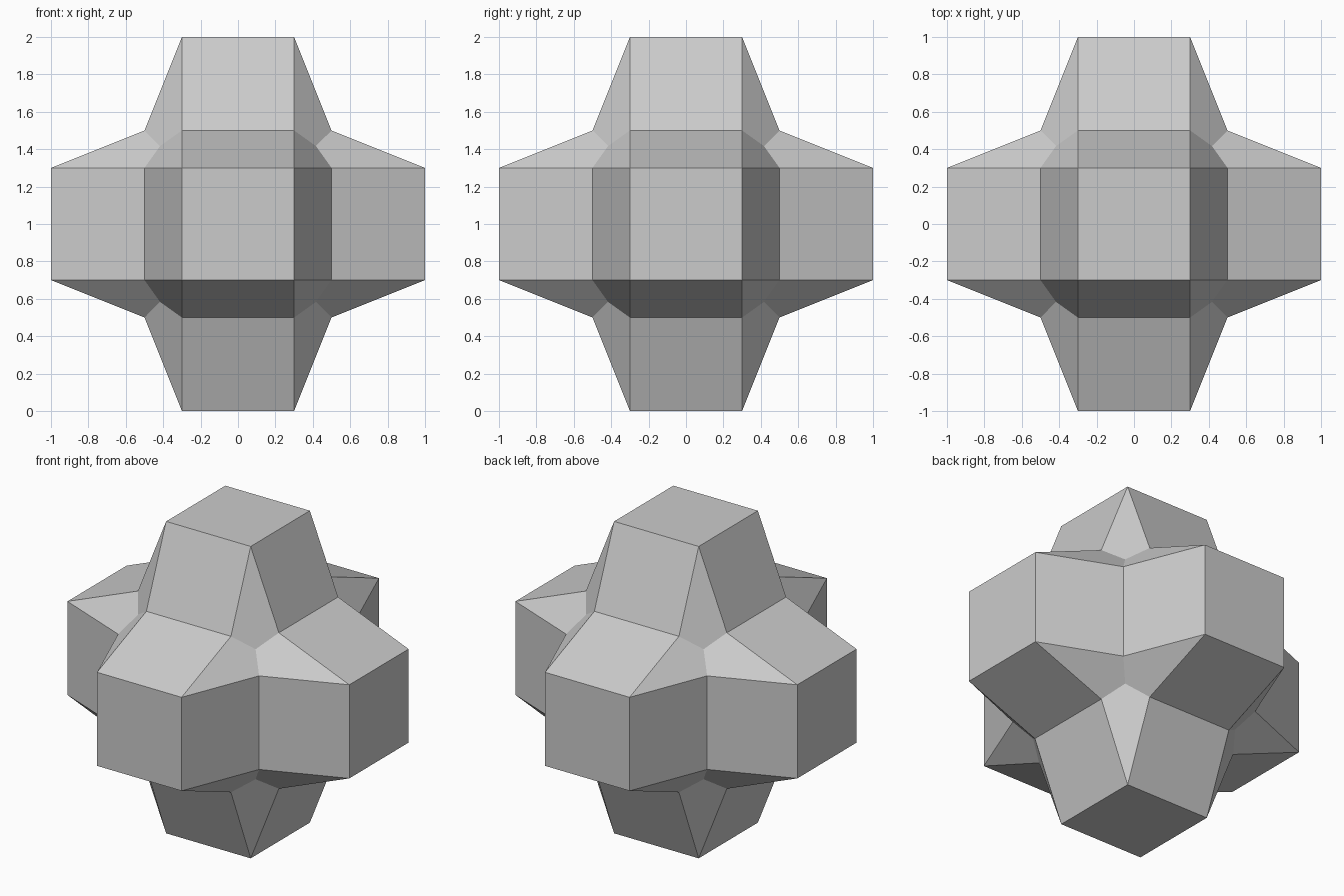
import bpy, bmesh
from math import pi
from mathutils import Matrix, Vector

if "Cube" in bpy.data.objects:
    bpy.data.objects.remove(bpy.data.objects["Cube"])

TIP, BASE, REACH = 0.3, 0.5, 1.0
CORNER = 1.0 / 2.4          # where three neighbouring corner facets meet

bm = bmesh.new()


def add_face(points, transform):
    bm.faces.new([bm.verts.new(transform @ Vector(p)) for p in points])


def add_arm(transform):
    # square end cap
    add_face([(-TIP, -TIP, REACH), (TIP, -TIP, REACH),
              (TIP, TIP, REACH), (-TIP, TIP, REACH)], transform)
    for i in range(4):
        turn = transform @ Matrix.Rotation(i * pi / 2, 4, 'Z')
        # sloping side
        add_face([(TIP, -TIP, REACH), (BASE, -TIP, BASE),
                  (BASE, TIP, BASE), (TIP, TIP, REACH)], turn)
        # kite-shaped corner facet
        add_face([(TIP, TIP, REACH), (BASE, TIP, BASE),
                  (CORNER, CORNER, CORNER), (TIP, BASE, BASE)], turn)


# six identical arms: up, down and four around
lift = Matrix.Translation((0, 0, 1))
add_arm(lift)
add_arm(lift @ Matrix.Rotation(pi, 4, 'X'))
for i in range(4):
    add_arm(lift @ Matrix.Rotation(i * pi / 2, 4, 'Z') @ Matrix.Rotation(pi / 2, 4, 'X'))

bmesh.ops.remove_doubles(bm, verts=bm.verts, dist=0.001)
bmesh.ops.recalc_face_normals(bm, faces=bm.faces)

mesh = bpy.data.meshes.new("six_armed_block")
bm.to_mesh(mesh)
bm.free()
block = bpy.data.objects.new("six_armed_block", mesh)
bpy.context.collection.objects.link(block)
